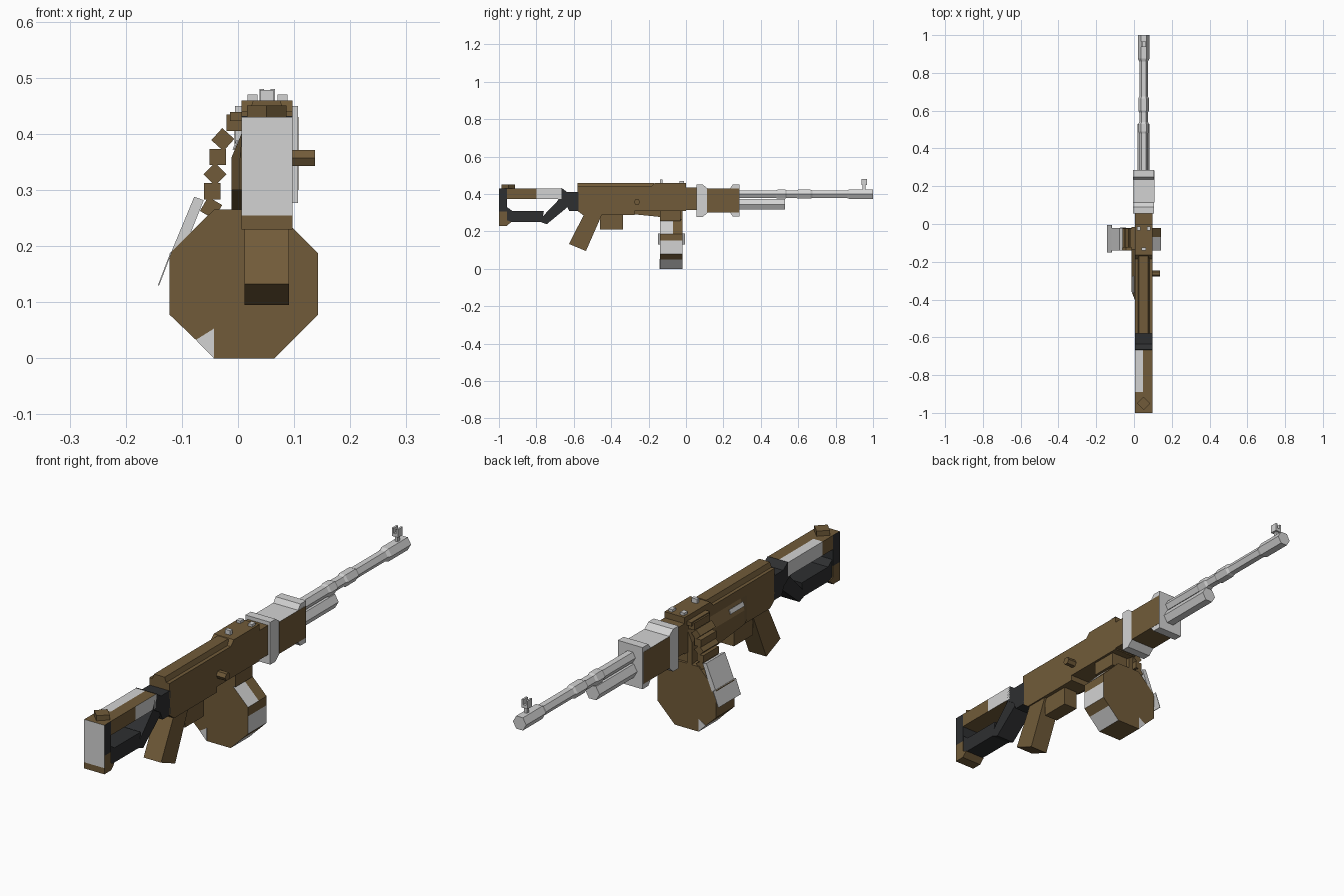
import bpy, bmesh, math
from mathutils import Matrix

if "Cube" in bpy.data.objects:
    bpy.data.objects.remove(bpy.data.objects["Cube"])


def material(name, rgb):
    m = bpy.data.materials.new(name)
    m.diffuse_color = (*rgb, 1)
    m.use_nodes = True
    m.node_tree.nodes["Principled BSDF"].inputs["Base Color"].default_value = m.diffuse_color
    return m


MATS = [material("brown_paint", (0.165, 0.105, 0.041)),
        material("light_metal", (0.65, 0.65, 0.65)),
        material("dark_metal", (0.027, 0.028, 0.030))]
BROWN, LIGHT, DARK = 0, 1, 2
X0, X1, XC = 0.006, 0.097, 0.051   # body sides and centre line


def finish(name, bm, color):
    """color is a material index or a rule(face centre, normal) -> index"""
    bmesh.ops.recalc_face_normals(bm, faces=bm.faces)
    for f in bm.faces:
        f.material_index = color(f.calc_center_median(), f.normal) if callable(color) else color
    me = bpy.data.meshes.new(name)
    bm.to_mesh(me)
    bm.free()
    for m in MATS:
        me.materials.append(m)
    ob = bpy.data.objects.new(name, me)
    bpy.context.collection.objects.link(ob)
    return ob


def prism(name, pts, stations, axis, color):
    """Profile (y,z) swept along x, or (x,z) swept along y, through all stations"""
    bm = bmesh.new()
    loops = [[bm.verts.new((s, a, b) if axis == 'x' else (a, s, b)) for a, b in pts] for s in stations]
    n = len(pts)
    for l0, l1 in zip(loops, loops[1:]):
        for i in range(n):
            bm.faces.new((l0[i], l0[(i + 1) % n], l1[(i + 1) % n], l1[i]))
    bm.faces.new(loops[0])
    bm.faces.new(loops[-1][::-1])
    return finish(name, bm, color)


def box(name, x0, x1, y0, y1, z0, z1, color=BROWN):
    return prism(name, [(x0, z0), (x1, z0), (x1, z1), (x0, z1)], (y0, y1), 'y', color)


def turned_box(name, centre, size, angle, axis, color=BROWN):
    bm = bmesh.new()
    mat = (Matrix.Translation(centre) @ Matrix.Rotation(math.radians(angle), 4, axis)
           @ Matrix.Diagonal((*size, 1)))
    bmesh.ops.create_cube(bm, size=1, matrix=mat)
    return finish(name, bm, color)


def hex_tube(name, cz, steps, color=LIGHT):
    """Hexagonal tube along y; steps are (y, radius)"""
    bm = bmesh.new()
    loops = [[bm.verts.new((XC + r * math.cos(k * math.pi / 3), y, cz + r * math.sin(k * math.pi / 3)))
              for k in range(6)] for y, r in steps]
    for a, b in zip(loops, loops[1:]):
        for i in range(6):
            bm.faces.new((a[i], a[(i + 1) % 6], b[(i + 1) % 6], b[i]))
    bm.faces.new(loops[0])
    bm.faces.new(loops[-1])
    return finish(name, bm, color)


# --- Stock ---
def butt_color(c, n):
    if n.y < -0.5:
        return BROWN if c.z < 0.255 else LIGHT
    if n.z > 0.5 or c.z < 0.305:
        return BROWN
    return DARK


prism("butt_plate", [(X0, 0.23), (X1, 0.23), (X1, 0.255), (X1, 0.305), (X1, 0.43),
                     (X0, 0.43), (X0, 0.305), (X0, 0.255)], (-1, -0.957), 'y', BROWN)
bpy.data.objects.remove(bpy.data.objects["butt_plate"])
for part, z0, z1 in (("foot", 0.23, 0.255), ("lower", 0.255, 0.305), ("upper", 0.305, 0.43)):
    box("butt_plate_" + part, X0, X1, -1, -0.957, z0, z1, butt_color)
prism("butt_heel", [(-0.957, 0.23), (-0.935, 0.25), (-0.957, 0.26)], (X0, X1), 'x', BROWN)


def bar_color(c, n):
    if n.x > 0.5:
        return LIGHT if c.y > -0.8 else BROWN
    if n.x < -0.5 or (n.z > 0.5 and c.x < 0.05):
        return LIGHT if c.y > -0.89 else BROWN
    return BROWN


prism("stock_top_bar", [(X0, 0.373), (X1, 0.373), (X1, 0.43), (0.048, 0.43), (X0, 0.43)],
      (-0.957, -0.89, -0.80, -0.665), 'y', bar_color)
prism("stock_lower_bar", [(-0.957, 0.25), (-0.77, 0.25), (-0.76, 0.31), (-0.93, 0.31), (-0.957, 0.33)],
      (0.01, 0.093), 'x', DARK)
prism("stock_strut", [(-0.79, 0.255), (-0.745, 0.238), (-0.615, 0.345), (-0.64, 0.40), (-0.68, 0.37)],
      (0.01, 0.093), 'x', DARK)
prism("stock_joint", [(-0.575, 0.31), (-0.625, 0.31), (-0.64, 0.345), (-0.69, 0.375),
                      (-0.665, 0.432), (-0.635, 0.41), (-0.575, 0.41)], (X0, X1), 'x', DARK)
turned_box("stock_top_pad", (XC, -0.95, 0.44), (0.05, 0.05, 0.022), 45, 'Z')

# --- Receiver ---
prism("receiver", [(-0.58, 0.31), (-0.55, 0.287), (-0.275, 0.287), (-0.275, 0.31), (0, 0.31),
                   (0, 0.44), (-0.58, 0.44)], (X0, X1), 'x', BROWN)
prism("top_ridge", [(0.02, 0.44), (0.082, 0.44), (0.075, 0.46), (0.027, 0.46)], (-0.58, -0.17), 'y', BROWN)
prism("feed_cover", [(-0.185, 0.44), (0, 0.44), (0, 0.46), (-0.165, 0.46)], (X0, X1), 'x', BROWN)
prism("neck", [(0, 0.315), (0.06, 0.315), (0.06, 0.435), (0, 0.435)], (X0, X1), 'x', BROWN)
bulge = prism("left_housing", [(0.01, 0.265), (-0.012, 0.265), (-0.012, 0.357), (X0, 0.40), (0.01, 0.40)],
              (-0.40, -0.36, -0.02), 'y', BROWN)
for v in bulge.data.vertices:            # taper the rear end into the receiver
    if v.co.y < -0.39:
        v.co.x = max(v.co.x, 0.004)
    if v.co.z < 0.3:
        v.co.z = 0.30 if v.co.y < -0.1 else 0.265
turned_box("housing_scratch", (-0.005, -0.32, 0.38), (0.003, 0.09, 0.018), 22, 'Y', LIGHT)
hex_tube("charging_knob", 0, [(0, 0.0165), (0.045, 0.0165)], BROWN)
knob = bpy.data.objects["charging_knob"]
knob.data.transform(Matrix.Translation((0.092, -0.262, 0.357))
                    @ Matrix.Rotation(math.radians(-90), 4, 'Z') @ Matrix.Translation((-XC, 0, 0)))
for x in (0.026, 0.079):
    box("cover_latch", x - 0.009, x + 0.009, -0.035, -0.012, 0.455, 0.47, LIGHT)
box("rear_sight", 0.039, 0.063, -0.14, -0.125, 0.455, 0.478, LIGHT)

# --- Grip and trigger guard ---
prism("grip", [(-0.535, 0.31), (-0.626, 0.133), (-0.535, 0.095), (-0.445, 0.30)], (0.012, 0.091), 'x', BROWN)
box("trigger_guard", 0.02, 0.082, -0.46, -0.337, 0.21, 0.30)

# --- Handguard ---
HX0, HX1 = -0.005, 0.107
prism("handguard_rear_collar", [(0.055, 0.277), (0.09, 0.277), (0.115, 0.30), (0.115, 0.43),
                                (0.09, 0.45), (0.055, 0.45)], (HX0, HX1), 'x', LIGHT)
box("handguard", HX0 - 0.001, HX1 + 0.001, 0.113, 0.284, 0.30, 0.43,
    lambda c, n: LIGHT if n.z > 0.5 or n.y > 0.5 else BROWN)
prism("handguard_front_collar", [(0.235, 0.30), (0.25, 0.28), (0.287, 0.28), (0.287, 0.45),
                                 (0.25, 0.45), (0.235, 0.43)], (HX0, HX1), 'x', LIGHT)

# --- Barrel, gas tube and front sight ---
hex_tube("barrel", 0.399, [(0.28, 0.024), (0.48, 0.024), (0.49, 0.028), (0.53, 0.028), (0.54, 0.023),
                           (0.59, 0.023), (0.60, 0.028), (0.665, 0.028), (0.675, 0.023), (0.86, 0.023),
                           (0.875, 0.030), (1.0, 0.030)])
hex_tube("gas_tube", 0.345, [(0.28, 0.032), (0.53, 0.032)])
box("front_sight_post", 0.046, 0.058, 0.945, 0.96, 0.42, 0.46, LIGHT)
box("front_sight_base", 0.038, 0.066, 0.937, 0.967, 0.447, 0.46, LIGHT)
for x in (0.042, 0.062):
    box("front_sight_prong", x - 0.004, x + 0.004, 0.937, 0.967, 0.458, 0.48, LIGHT)

# --- Drum magazine: octagon with worn panels ---
DRUM = [(-0.043, 0), (0.065, 0), (0.115, 0.05), (0.143, 0.078), (0.143, 0.15), (0.143, 0.187),
        (0.065, 0.265), (-0.043, 0.265), (-0.122, 0.187), (-0.122, 0.078), (-0.075, 0.033)]


def drum_color(c, n):
    if abs(n.y) > 0.5:
        return BROWN
    if c.x > 0.07:
        worn = c.z < 0.05 or 0.08 < c.z < 0.15 or (c.z > 0.19 and c.y < -0.07)
        return LIGHT if worn else BROWN
    return LIGHT if c.x < -0.045 and c.z < 0.03 else BROWN


prism("drum_magazine", DRUM, (-0.14, -0.07, -0.02), 'y', drum_color)
for y in (-0.141, -0.021):
    prism("drum_worn_corner", [(-0.043, 0), (-0.043, 0.053), (-0.075, 0.033)], (y, y + 0.002), 'y', LIGHT)
box("magazine_mount", 0.015, 0.087, -0.14, -0.03, 0.255, 0.32)

# --- Feed flap on the left of the drum ---
prism("feed_flap", [(-0.078, 0.288), (-0.061, 0.282), (-0.102, 0.18), (-0.12, 0.187)], (-0.14, -0.02), 'y', LIGHT)
prism("feed_flap_lip", [(-0.12, 0.19), (-0.1175, 0.19), (-0.1405, 0.13), (-0.143, 0.13)],
      (-0.15, -0.005), 'y', LIGHT)

# --- Ammunition belt ---
for x, z, a in ((-0.048, 0.268, 30), (-0.046, 0.298, 0), (-0.041, 0.328, 45), (-0.036, 0.359, 0),
                (-0.027, 0.39, 42), (-0.006, 0.42, 0)):
    turned_box("belt_link", (x, -0.075, z), (0.029, 0.10, 0.029), a, 'Y')
turned_box("belt_feed_lip", (0.0, -0.075, 0.431), (0.028, 0.12, 0.016), 0, 'Y')
